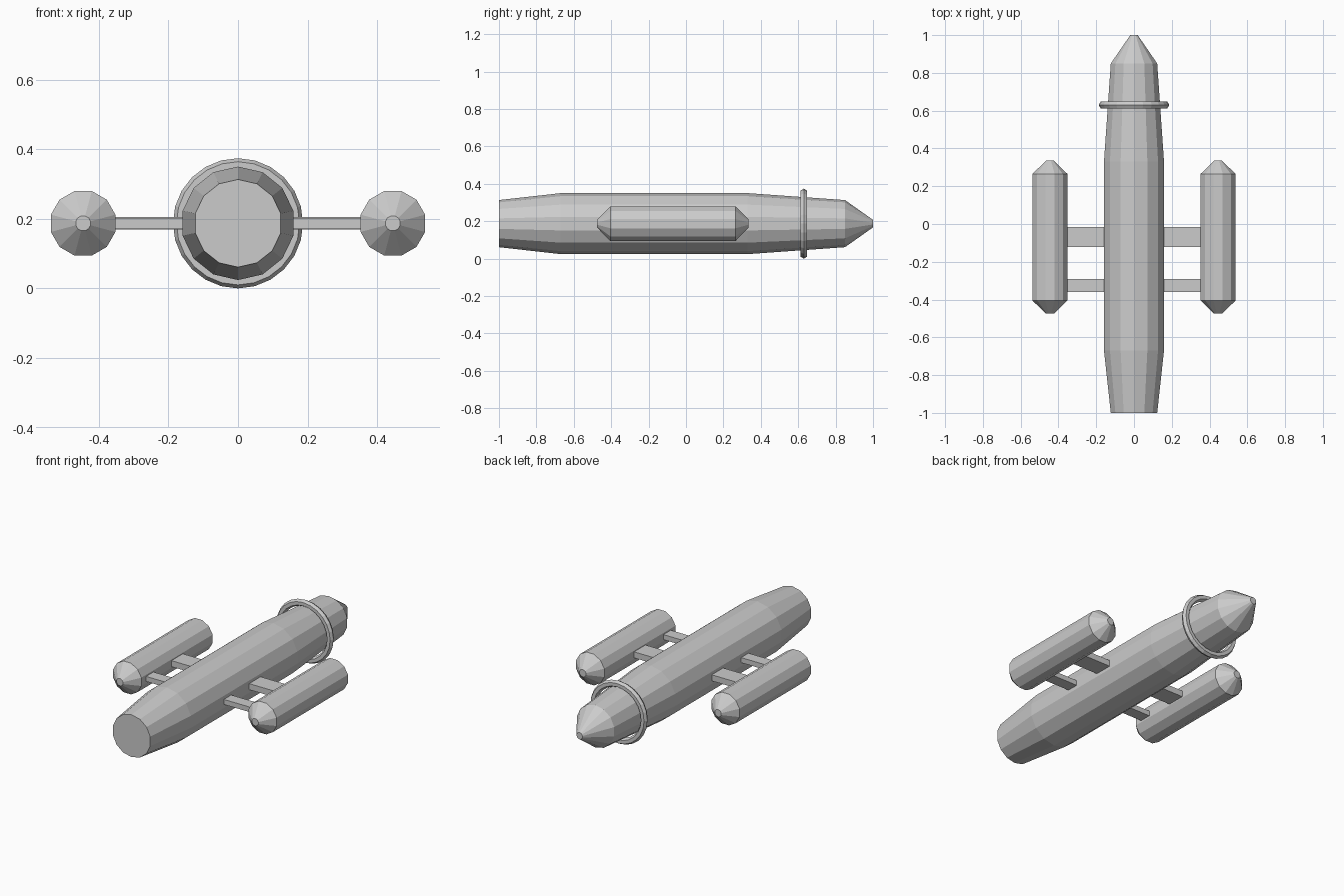
import bpy
import bmesh
from math import sin, cos, pi, radians

cube = bpy.data.objects.get("Cube")
if cube:
    bpy.data.objects.remove(cube, do_unlink=True)

AXIS_Z = 0.187

grey = bpy.data.materials.new("plain grey")
grey.use_nodes = True
grey.diffuse_color = (0.6, 0.6, 0.6, 1)
grey.node_tree.nodes["Principled BSDF"].inputs["Base Color"].default_value = (0.6, 0.6, 0.6, 1)


def finish(name, bm):
    """Turn a bmesh into a flat-shaded grey object."""
    bmesh.ops.recalc_face_normals(bm, faces=bm.faces)
    mesh = bpy.data.meshes.new(name)
    bm.to_mesh(mesh)
    bm.free()
    mesh.materials.append(grey)
    obj = bpy.data.objects.new(name, mesh)
    bpy.context.collection.objects.link(obj)
    return obj


def lathe(name, profile, sides, x=0, turn=0, closed=False):
    """Sweep (y, radius) points around a lengthwise axis."""
    bm = bmesh.new()
    rings = []
    for y, r in profile:
        angles = [pi / 2 + turn + 2 * pi * i / sides for i in range(sides)]
        rings.append([bm.verts.new((x + r * cos(a), y, AXIS_Z + r * sin(a))) for a in angles])
    pairs = list(zip(rings, rings[1:]))
    if closed:
        pairs.append((rings[-1], rings[0]))
    else:
        bm.faces.new(rings[0])
        bm.faces.new(rings[-1])
    for a, b in pairs:
        for i in range(sides):
            j = (i + 1) % sides
            bm.faces.new((a[i], a[j], b[j], b[i]))
    return finish(name, bm)


def box(name, low, high):
    """Axis-aligned block between two corners."""
    bm = bmesh.new()
    bmesh.ops.create_cube(bm, size=1)
    for v in bm.verts:
        for k in range(3):
            v.co[k] = low[k] if v.co[k] < 0 else high[k]
    return finish(name, bm)


# Main hull: blunt front end, long barrel, tapered rear with a cone
lathe("hull", [(-1, 0.126), (-0.67, 0.163), (0.33, 0.163), (0.85, 0.126), (1, 0.02)], 14)

# Hoop around the tapered rear, clear of the hull
tube = [(0.63 + 0.02 * sin(k * pi / 3), 0.167 + 0.02 * cos(k * pi / 3)) for k in range(6)]
lathe("hoop", tube, 24, closed=True)

# Side pods with their two struts each
for side, s in (("left", 1), ("right", -1)):
    lathe(side + "_pod", [(-0.475, 0.022), (-0.405, 0.096), (0.265, 0.096), (0.335, 0.022)],
          12, x=0.445 * s, turn=radians(15))
    inner, outer = sorted((0.14 * s, 0.37 * s))
    box(side + "_rear_strut", (inner, -0.122, AXIS_Z - 0.018), (outer, -0.015, AXIS_Z + 0.018))
    box(side + "_front_strut", (inner, -0.36, AXIS_Z - 0.015), (outer, -0.291, AXIS_Z + 0.015))
